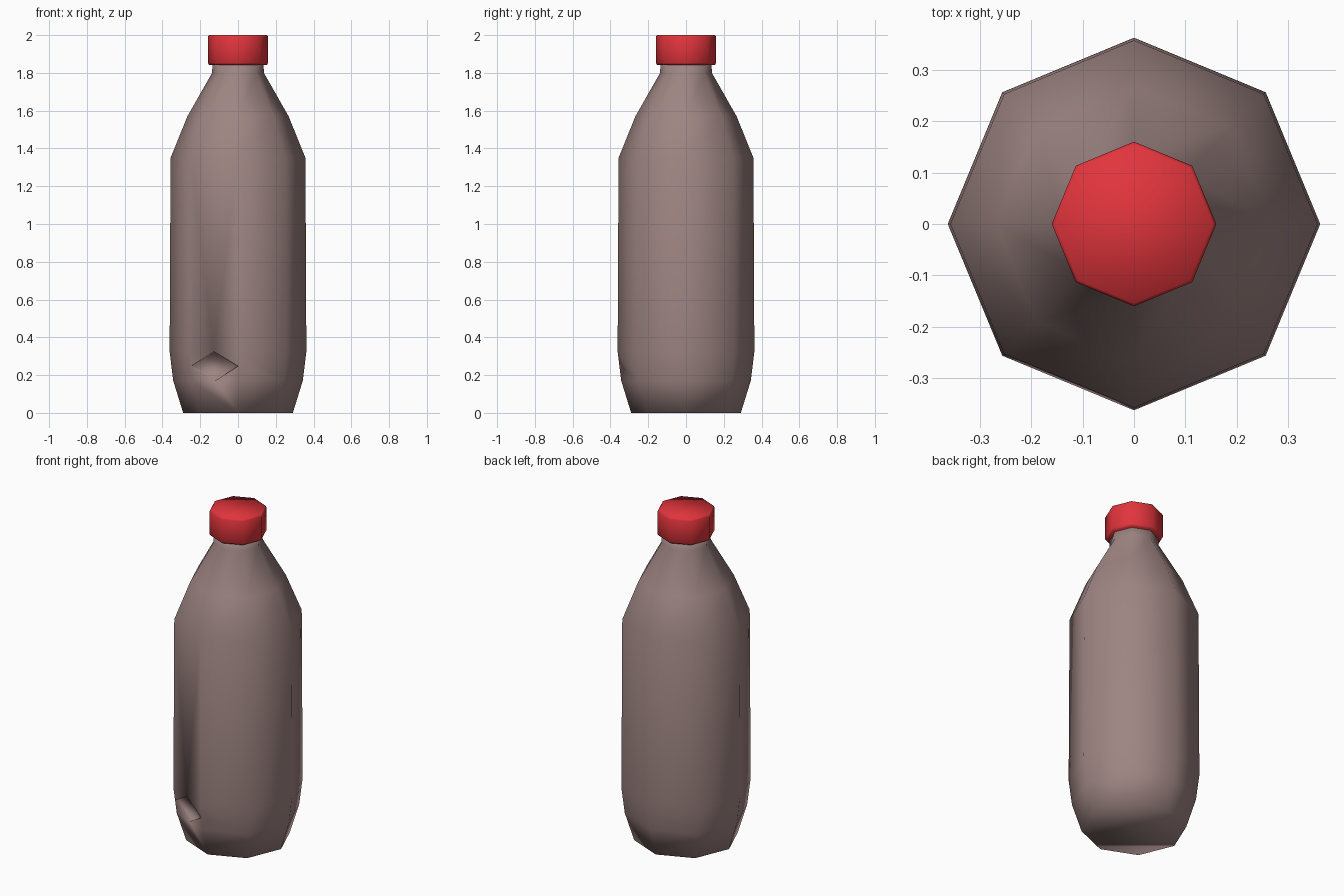
import bpy, bmesh, math
from mathutils import Vector

if "Cube" in bpy.data.objects:
    bpy.data.objects.remove(bpy.data.objects["Cube"])

SIDES = 8


def material(name, rgb):
    m = bpy.data.materials.new(name)
    m.diffuse_color = (*rgb, 1)
    m.use_nodes = True
    m.node_tree.nodes["Principled BSDF"].inputs["Base Color"].default_value = m.diffuse_color
    return m


def lathe(profile):
    """Eight-sided closed solid from (radius, height) pairs, bottom to top."""
    bm = bmesh.new()
    rings = [[bm.verts.new((r * math.cos(i * math.tau / SIDES),
                            r * math.sin(i * math.tau / SIDES), z))
              for i in range(SIDES)] for r, z in profile]
    for a, b in zip(rings, rings[1:]):
        for i in range(SIDES):
            j = (i + 1) % SIDES
            bm.faces.new((a[i], a[j], b[j], b[i]))
    bm.faces.new(rings[0][::-1])
    bm.faces.new(rings[-1])
    return bm, rings


def finish(bm, name, mat):
    bmesh.ops.recalc_face_normals(bm, faces=bm.faces)
    for f in bm.faces:
        f.smooth = True
    me = bpy.data.meshes.new(name)
    bm.to_mesh(me)
    bm.free()
    me.materials.append(mat)
    ob = bpy.data.objects.new(name, me)
    bpy.context.collection.objects.link(ob)
    return ob


# Bottle body with shoulders and neck
bm, rings = lathe([(0.29, 0), (0.343, 0.17), (0.362, 0.325), (0.357, 1.35),
                   (0.268, 1.57), (0.137, 1.80), (0.135, 1.86)])

# Diamond recess low on the front-left panel, spanning the panel's edge midpoints
k = 5
corners = [rings[1][k], rings[1][k + 1], rings[2][k + 1], rings[2][k]]
panel = next(f for f in bm.faces if set(f.verts) == set(corners))
normal = Vector(panel.normal) if panel.normal.length else None
panel.normal_update()
normal = panel.normal.copy()
mids = []
for a, b in zip(corners, corners[1:] + corners[:1]):
    edge = bm.edges.get((a, b))
    mids.append(bmesh.utils.edge_split(edge, a, 0.5)[1])
panel = next(f for f in bm.faces if set(corners + mids) == set(f.verts))
bm.faces.remove(panel)
floor = [bm.verts.new(v.co - normal * 0.02) for v in mids]
for i in range(4):
    j = (i + 1) % 4
    bm.faces.new((mids[i], corners[j], mids[j]))
    bm.faces.new((mids[i], mids[j], floor[j], floor[i]))
bm.faces.new(floor)
finish(bm, "bottle_body", material("dusty brown", (0.34, 0.235, 0.225)))

# Screw cap with slightly softened rims
bm, _ = lathe([(0.153, 1.843), (0.16, 1.853), (0.16, 1.99), (0.154, 2.0)])
finish(bm, "screw_cap", material("red", (0.75, 0.035, 0.045)))
